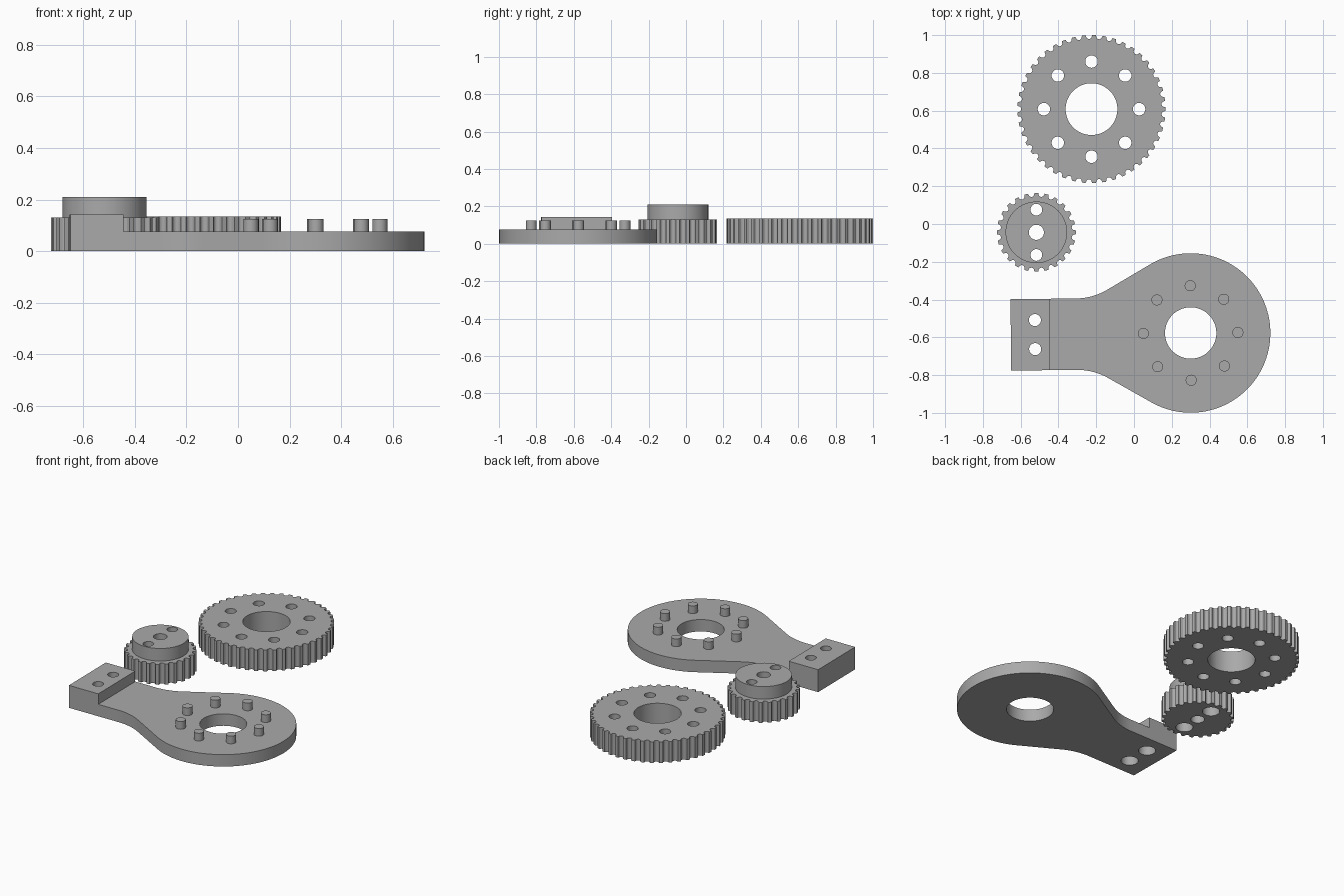
import bpy, bmesh, math

if "Cube" in bpy.data.objects:
    bpy.data.objects.remove(bpy.data.objects["Cube"])

grey = bpy.data.materials.new("plain grey")
grey.diffuse_color = (0.4, 0.4, 0.4, 1)
grey.use_nodes = True
grey.node_tree.nodes["Principled BSDF"].inputs["Base Color"].default_value = grey.diffuse_color


def circle(cx, cy, r, n=64, a0=0.0, a1=2 * math.pi):
    return [(cx + r * math.cos(a0 + (a1 - a0) * i / n),
             cy + r * math.sin(a0 + (a1 - a0) * i / n)) for i in range(n)]


def prism(name, loop, z0, z1):
    """Closed outline extruded from z0 to z1."""
    bm = bmesh.new()
    face = bm.faces.new([bm.verts.new((x, y, z0)) for x, y in loop])
    top = bmesh.ops.extrude_face_region(bm, geom=[face])
    for v in top["geom"]:
        if isinstance(v, bmesh.types.BMVert):
            v.co.z = z1
    bmesh.ops.recalc_face_normals(bm, faces=bm.faces)
    mesh = bpy.data.meshes.new(name)
    bm.to_mesh(mesh)
    bm.free()
    mesh.materials.append(grey)
    obj = bpy.data.objects.new(name, mesh)
    bpy.context.collection.objects.link(obj)
    return obj


def combine(target, loop, z0, z1, op="DIFFERENCE"):
    """Add or cut a prism on the target."""
    tool = prism("tool", loop, z0, z1)
    mod = target.modifiers.new("combine", "BOOLEAN")
    mod.operation, mod.solver, mod.object = op, "EXACT", tool
    bpy.context.view_layer.objects.active = target
    bpy.ops.object.modifier_apply(modifier=mod.name)
    bpy.data.objects.remove(tool)


def finish(obj):
    bpy.ops.object.select_all(action="DESELECT")
    obj.select_set(True)
    bpy.context.view_layer.objects.active = obj
    bpy.ops.object.shade_smooth_by_angle(angle=math.radians(25))


def toothed(cx, cy, r, teeth, depth=0.02):
    """Belt pulley outline with rounded grooves between narrow teeth."""
    pts = []
    pitch = 2 * math.pi / teeth
    groove = 0.32                       # half groove width, in pitches
    for t in range(teeth):
        for k in range(9):
            s = -1 + k / 4
            rad = r - depth * math.sqrt(max(0, 1 - s * s))
            a = (t + 0.5 + s * groove) * pitch
            pts.append((cx + rad * math.cos(a), cy + rad * math.sin(a)))
    return pts


# Large pulley with bore and eight pin holes
cx, cy = -0.225, 0.608
large = prism("large_pulley", toothed(cx, cy, 0.392, 45), 0, 0.135)
combine(large, circle(cx, cy, 0.137), -0.1, 0.3)
for x, y in circle(cx, cy, 0.252, 8):
    combine(large, circle(x, y, 0.033, 32), -0.1, 0.3)
finish(large)

# Small pulley with raised hub, bore and two counterbored screw holes
cx, cy = -0.517, -0.044
small = prism("small_pulley", toothed(cx, cy, 0.209, 24), 0, 0.13)
combine(small, circle(cx, cy, 0.163), 0.08, 0.21, "UNION")
combine(small, circle(cx, cy, 0.04, 32), -0.1, 0.3)
for dy in (-0.12, 0.12):
    combine(small, circle(cx, cy + dy, 0.031, 32), -0.1, 0.3)
    combine(small, circle(cx, cy + dy, 0.05, 32), -0.1, 0.06)
finish(small)

# Arm outline around the big bore: round head, 30 degree shoulders, straight neck
R, W, F = 0.422, 0.189, 0.33
reach = (R * math.sin(math.radians(120)) - W) / math.sin(math.radians(30))
knee = R * math.cos(math.radians(120)) - reach * math.cos(math.radians(30))
fx = knee - F * math.tan(math.radians(15))
half = circle(0, 0, R, 48, 0, math.radians(120))
half.append((R * math.cos(math.radians(120)), R * math.sin(math.radians(120))))
half += circle(fx, W + F, F, 10, math.radians(300), math.radians(270))
half += [(fx, W), (-0.952, W)]
outline = half + [(x, -y) for x, y in reversed(half[1:])]

arm = prism("arm", outline, 0, 0.143)
combine(arm, [(-0.746, -1), (1, -1), (1, 1), (-0.746, 1)], 0.076, 0.5)
combine(arm, circle(0, 0, 0.136), -0.1, 0.3)
# Pins that fit the large pulley
for x, y in circle(0, 0, 0.25, 8):
    combine(arm, circle(x, y, 0.029, 32), 0.04, 0.125, "UNION")
# Counterbored screw holes in the end block
for dy in (-0.077, 0.077):
    combine(arm, circle(-0.824, dy, 0.032, 32), -0.1, 0.3)
    combine(arm, circle(-0.824, dy, 0.05, 32), -0.1, 0.06)
arm.location = (0.3, -0.577, 0)
arm.rotation_euler.z = math.radians(0.6)
finish(arm)
